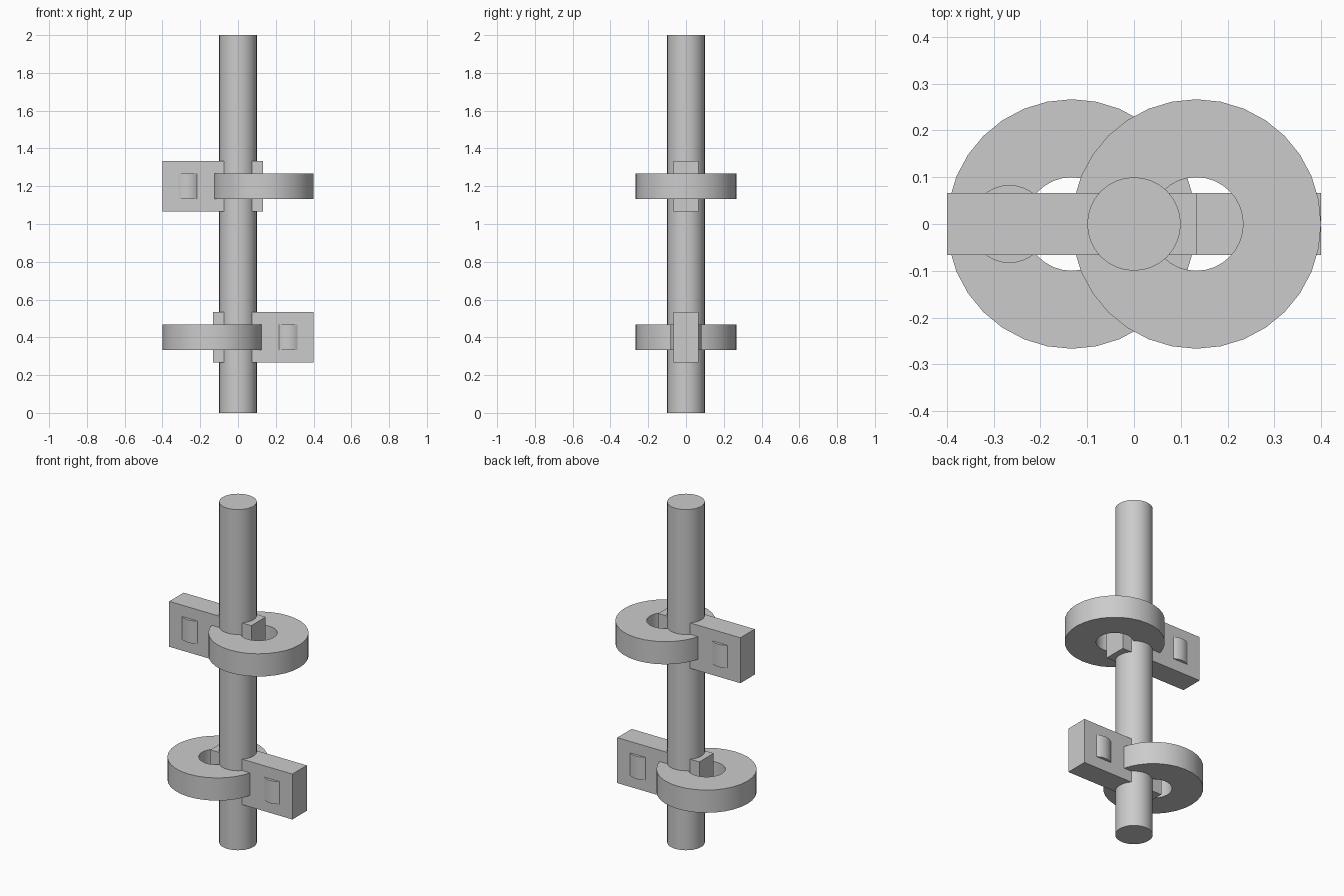
import bpy
import bmesh
import math

cube = bpy.data.objects.get("Cube")
if cube:
    bpy.data.objects.remove(cube, do_unlink=True)

SEGMENTS = 32
HALF_BLOCK = 0.0667

metal = bpy.data.materials.new("plain grey")
metal.use_nodes = True
grey = (0.6, 0.6, 0.6, 1)
metal.diffuse_color = grey
metal.node_tree.nodes["Principled BSDF"].inputs["Base Color"].default_value = grey


def finish(obj, name, smooth=True):
    obj.name = name
    obj.data.name = name
    obj.data.materials.append(metal)
    if smooth:
        bpy.ops.object.select_all(action="DESELECT")
        obj.select_set(True)
        bpy.context.view_layer.objects.active = obj
        bpy.ops.object.shade_smooth_by_angle(angle=math.radians(30))
    return obj


def cylinder(name, radius, height, x, z):
    bpy.ops.mesh.primitive_cylinder_add(
        vertices=SEGMENTS, radius=radius, depth=height, location=(x, 0, z))
    return finish(bpy.context.object, name)


def box(name, size, x, z):
    bpy.ops.mesh.primitive_cube_add(size=1, location=(x, 0, z))
    obj = bpy.context.object
    obj.scale = size
    bpy.ops.object.transform_apply(location=False, rotation=False, scale=True)
    return finish(obj, name, smooth=False)


def ring(name, outer, inner, height, x, z):
    # Revolve a rectangular section around the vertical axis
    bm = bmesh.new()
    h = height / 2
    section = [(inner, -h), (outer, -h), (outer, h), (inner, h)]
    verts = [bm.verts.new((r, 0, k)) for r, k in section]
    edges = [bm.edges.new((verts[i], verts[i - 1])) for i in range(4)]
    bmesh.ops.spin(bm, geom=verts + edges, axis=(0, 0, 1), cent=(0, 0, 0),
                   angle=math.tau, steps=SEGMENTS)
    bmesh.ops.remove_doubles(bm, verts=bm.verts, dist=0.0001)
    bmesh.ops.recalc_face_normals(bm, faces=bm.faces)
    mesh = bpy.data.meshes.new(name)
    bm.to_mesh(mesh)
    bm.free()
    obj = bpy.data.objects.new(name, mesh)
    bpy.context.collection.objects.link(obj)
    obj.location = (x, 0, z)
    return finish(obj, name)


# Central shaft
cylinder("shaft", 0.1, 2, 0, 1)

# Two opposed arms, each with an offset ring and a pin through its free end
for label, side, z in (("lower", 1, 0.4), ("upper", -1, 1.2)):
    box(label + "_arm", (0.5333, 2 * HALF_BLOCK, 0.2667), side * 0.1333, z)
    ring(label + "_ring", 0.2667, 0.1, 0.1333, -side * 0.1333, z)
    cylinder(label + "_pin", 0.0833, 0.1333, side * 0.2667, z)
